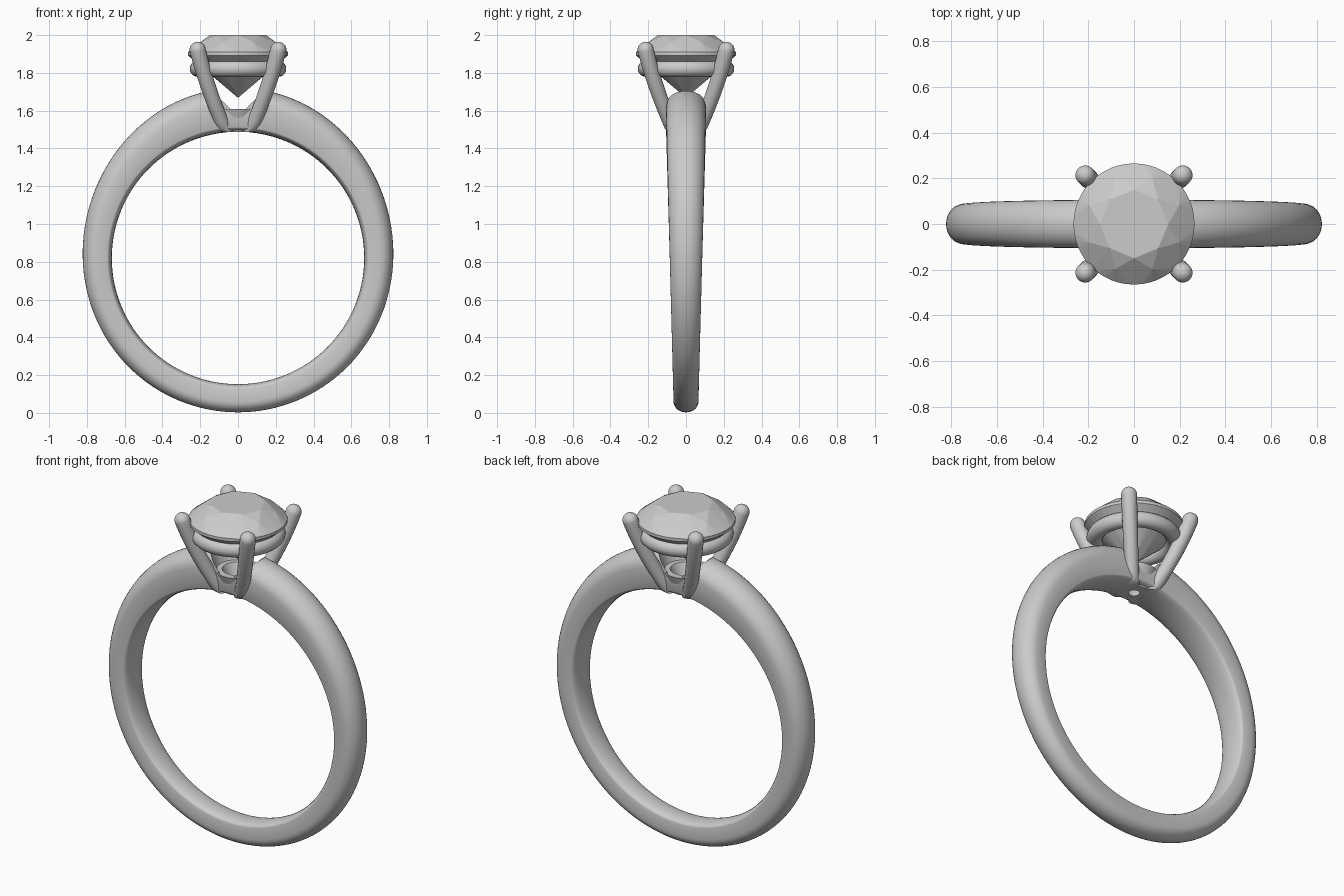
import bpy, bmesh
from math import sin, cos, pi, radians
from mathutils import Vector

if "Cube" in bpy.data.objects:
    bpy.data.objects.remove(bpy.data.objects["Cube"])


def add_object(name, bm):
    bmesh.ops.recalc_face_normals(bm, faces=bm.faces)
    mesh = bpy.data.meshes.new(name)
    bm.to_mesh(mesh)
    bm.free()
    obj = bpy.data.objects.new(name, mesh)
    bpy.context.collection.objects.link(obj)
    return obj


def activate(obj):
    bpy.ops.object.select_all(action='DESELECT')
    obj.select_set(True)
    bpy.context.view_layer.objects.active = obj


def smooth(obj, angle=35):
    activate(obj)
    bpy.ops.object.shade_smooth_by_angle(angle=radians(angle))


def loft(name, rings, closed=False):
    """Skin a list of point rings; cap the ends unless closed."""
    bm = bmesh.new()
    loops = [[bm.verts.new(p) for p in ring] for ring in rings]
    pairs = list(zip(loops, loops[1:]))
    if closed:
        pairs.append((loops[-1], loops[0]))
    n = len(loops[0])
    for a, b in pairs:
        for i in range(n):
            j = (i + 1) % n
            bm.faces.new((a[i], a[j], b[j], b[i]))
    if not closed:
        bm.faces.new(loops[0])
        bm.faces.new(loops[-1])
    return add_object(name, bm)


def revolve(name, profile, steps=64):
    """Closed (radius, z) profile turned about the z axis."""
    rings = [[(r * cos(2 * pi * k / steps), r * sin(2 * pi * k / steps), z)
              for r, z in profile] for k in range(steps)]
    return loft(name, rings, closed=True)


# Band: domed section that grows wider and thicker towards the top
HUB, INNER = 0.82, 0.668


def band_section(t):
    s = sin(t)
    outer = 0.817 + 0.083 * ((1 + s) / 2) ** 4
    w = 0.086 + 0.02 * s
    dome, comfort = 0.85 * w, 0.025
    pts = []
    for k in range(17):
        a = pi * k / 16
        pts.append((outer - dome + dome * sin(a), w * cos(a)))
    for k in range(13):
        a = pi * k / 12
        pts.append((INNER + comfort - comfort * sin(a), -w * cos(a)))
    return [(r * cos(t), y, HUB + r * s) for r, y in pts]


def unique(ring):
    return ring


band = loft("band", [band_section(2 * pi * k / 128) for k in range(128)], True)

# Conical opening in the band under the stone
slope = 0.5
cutter = loft("band_cutter", [
    [(r * cos(2 * pi * k / 48), r * sin(2 * pi * k / 48), z) for k in range(48)]
    for r, z in ((0.03, 1.40), (0.17, 1.75))])
cutter.hide_render = True
cut = band.modifiers.new("opening", 'BOOLEAN')
cut.operation = 'DIFFERENCE'
cut.solver = 'EXACT'
cut.object = cutter
activate(band)
bpy.ops.object.modifier_apply(modifier=cut.name)
bpy.data.objects.remove(cutter)
smooth(band)

# Base cup joining the feet of the prongs
cup = revolve("base_cup", [(0.03, 1.488), (0.078, 1.488), (0.125, 1.61), (0.085, 1.61)])
smooth(cup)

# Gallery ring under the stone
rail = revolve("gallery_ring", [(0.212 + 0.043 * cos(2 * pi * k / 20),
                                 1.822 + 0.043 * sin(2 * pi * k / 20)) for k in range(20)])
smooth(rail, 60)


# Prongs: curved tapering rods with round tips, one per diagonal
def prong(name, angle):
    out = Vector((cos(angle), sin(angle), 0))
    side = Vector((-sin(angle), cos(angle), 0))
    up = Vector((0, 0, 1))
    p0, p1, p2 = [out * d + up * z for d, z in ((0.09, 1.488), (0.233, 1.717), (0.302, 1.922))]

    def ring(c, tangent, r):
        across = side.cross(tangent).normalized()
        return [c + r * (cos(2 * pi * k / 20) * side + sin(2 * pi * k / 20) * across)
                for k in range(20)]

    rings = []
    for i in range(15):
        t = i / 14
        c = p0 * (1 - t) ** 2 + p1 * 2 * t * (1 - t) + p2 * t * t
        tan = ((p1 - p0) * (1 - t) + (p2 - p1) * t).normalized()
        rings.append(ring(c, tan, 0.037 + 0.006 * t))
    for p in rings[0]:
        p.z = 1.488
    for i in range(1, 8):
        a = pi / 2 * i / 7.3
        rings.append(ring(p2 + tan * 0.043 * sin(a), tan, 0.043 * cos(a)))
    smooth(loft(name, rings), 50)


for i, corner in enumerate(("back_right", "back_left", "front_left", "front_right")):
    prong("prong_" + corner, pi / 4 + i * pi / 2)

# Round brilliant stone: hull over table, crown, girdle, pavilion and point
bm = bmesh.new()
levels = ((8, 0, 0.15, 2.0), (8, 0.5, 0.212, 1.962), (48, 0, 0.265, 1.91),
          (48, 0, 0.265, 1.893), (8, 0.5, 0.06, 1.715))
for count, shift, r, z in levels:
    for k in range(count):
        a = 2 * pi * (k + shift) / count
        bm.verts.new((r * cos(a), r * sin(a), z))
bm.verts.new((0, 0, 1.668))
bmesh.ops.convex_hull(bm, input=bm.verts)
bmesh.ops.dissolve_limit(bm, angle_limit=radians(1), verts=bm.verts, edges=bm.edges)
stone = add_object("stone", bm)
